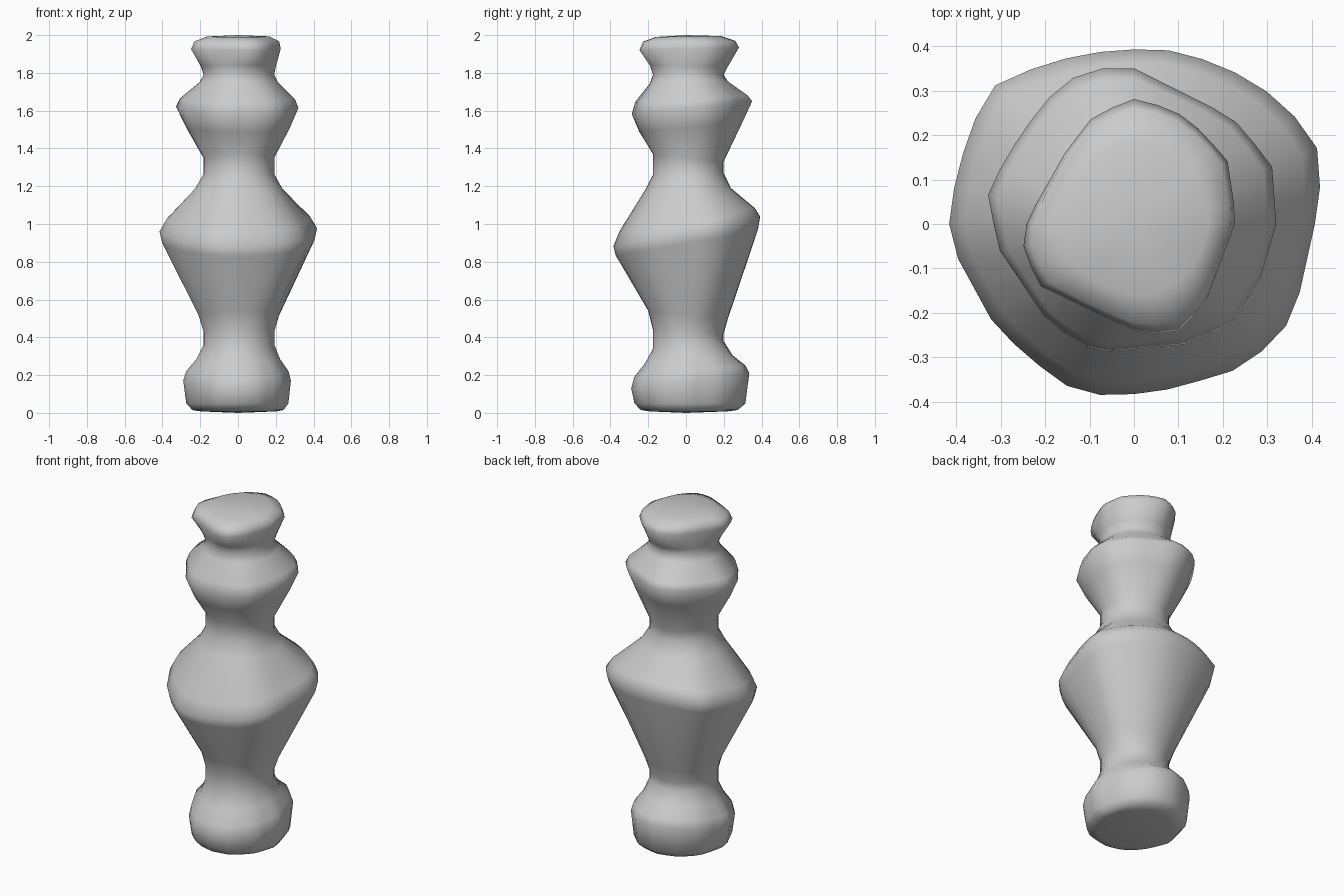
import bpy, bmesh, math

if "Cube" in bpy.data.objects:
    bpy.data.objects.remove(bpy.data.objects["Cube"])

SIDES = 32

# Outlines (x, y) seen from above for the four bulges
BASE = [(.28, 0), (.23, .20), (.12, .31), (0, .335), (-.14, .29), (-.24, .19), (-.29, 0),
        (-.21, -.17), (-.12, -.26), (0, -.29), (.12, -.265), (.23, -.16)]
MIDDLE = [(.06, .395), (.195, .36), (.32, .285), (.41, .19), (.42, .06), (.36, -.21),
          (.255, -.32), (.09, -.37), (-.055, -.39), (-.165, -.36), (-.31, -.235),
          (-.40, -.07), (-.42, .02), (-.37, .215), (-.31, .315), (-.19, .365), (-.06, .39)]
UPPER = [(0, .35), (.22, .24), (.31, .135), (.32, 0), (.285, -.12), (.22, -.225),
         (.12, -.27), (-.09, -.29), (-.19, -.225), (-.305, -.055), (-.33, .075),
         (-.25, .21), (-.19, .285), (-.11, .35)]
HEAD = [(.01, .285), (.12, .24), (.21, .145), (.23, .01), (.16, -.18), (.10, -.24),
        (.02, -.25), (-.21, -.14), (-.25, -.06), (-.24, .01), (-.155, .16), (-.09, .245)]


def radius(outline, a):
    """Distance from the axis to the outline in direction a."""
    dx, dy = math.cos(a), math.sin(a)
    for (x1, y1), (x2, y2) in zip(outline, outline[1:] + outline[:1]):
        ex, ey = x2 - x1, y2 - y1
        det = dx * ey - dy * ex
        if abs(det) < 1e-9:
            continue
        t = (x1 * ey - y1 * ex) / det
        s = (x1 * dy - y1 * dx) / det
        if t > 0 and -1e-6 <= s <= 1 + 1e-6:
            return t
    return .2


# Rings: outline, blend from neck (0) to bulge (1), height at front, height at back
RINGS = [
    (BASE, .15, .008, .008), (BASE, .55, .015, .015), (BASE, .85, .05, .05),
    (BASE, 1, .13, .21), (BASE, .86, .19, .25), (BASE, .35, .265, .305), (BASE, 0, .34, .38),
    (MIDDLE, 0, .44, .42), (MIDDLE, .12, .54, .50), (MIDDLE, .94, .83, .97),
    (MIDDLE, 1, .88, 1.04), (MIDDLE, .85, .96, 1.085), (MIDDLE, .2, 1.18, 1.19),
    (MIDDLE, 0, 1.26, 1.27),
    (UPPER, 0, 1.37, 1.33), (UPPER, .65, 1.485, 1.535), (UPPER, 1, 1.58, 1.65),
    (UPPER, .85, 1.645, 1.68), (UPPER, .15, 1.745, 1.755),
    (HEAD, 0, 1.79, 1.79), (HEAD, .25, 1.84, 1.83), (HEAD, 1, 1.92, 1.935),
    (HEAD, .75, 1.965, 1.97), (HEAD, .2, 1.99, 1.995),
]

# Turned post: stacked irregular rings skinned together
bm = bmesh.new()
rows = []
for outline, w, zf, zb in RINGS:
    row = []
    for i in range(SIDES):
        a = 2 * math.pi * i / SIDES
        neck = .187 + .012 * math.sin(a) + .005 * math.cos(a)
        if w < .3 and outline is HEAD and zf > 1.95:
            neck = .8 * neck
        r = neck + w * (radius(outline, a) - neck)
        z = (zf + zb) / 2 + (zb - zf) / 2 * math.sin(a)
        row.append(bm.verts.new((r * math.cos(a), r * math.sin(a), z)))
    rows.append(row)
for lo, hi in zip(rows, rows[1:]):
    for i in range(SIDES):
        j = (i + 1) % SIDES
        bm.faces.new((lo[i], lo[j], hi[j], hi[i]))

# Closed ends
for row, z in ((rows[0], 0), (rows[-1], 2)):
    c = bm.verts.new((0, 0, z))
    for i in range(SIDES):
        bm.faces.new((row[i], row[(i + 1) % SIDES], c))
bmesh.ops.recalc_face_normals(bm, faces=bm.faces[:])
for f in bm.faces:
    f.smooth = True
mesh = bpy.data.meshes.new("carved_post")
bm.to_mesh(mesh)
bm.free()
post = bpy.data.objects.new("carved_post", mesh)
bpy.context.collection.objects.link(post)
